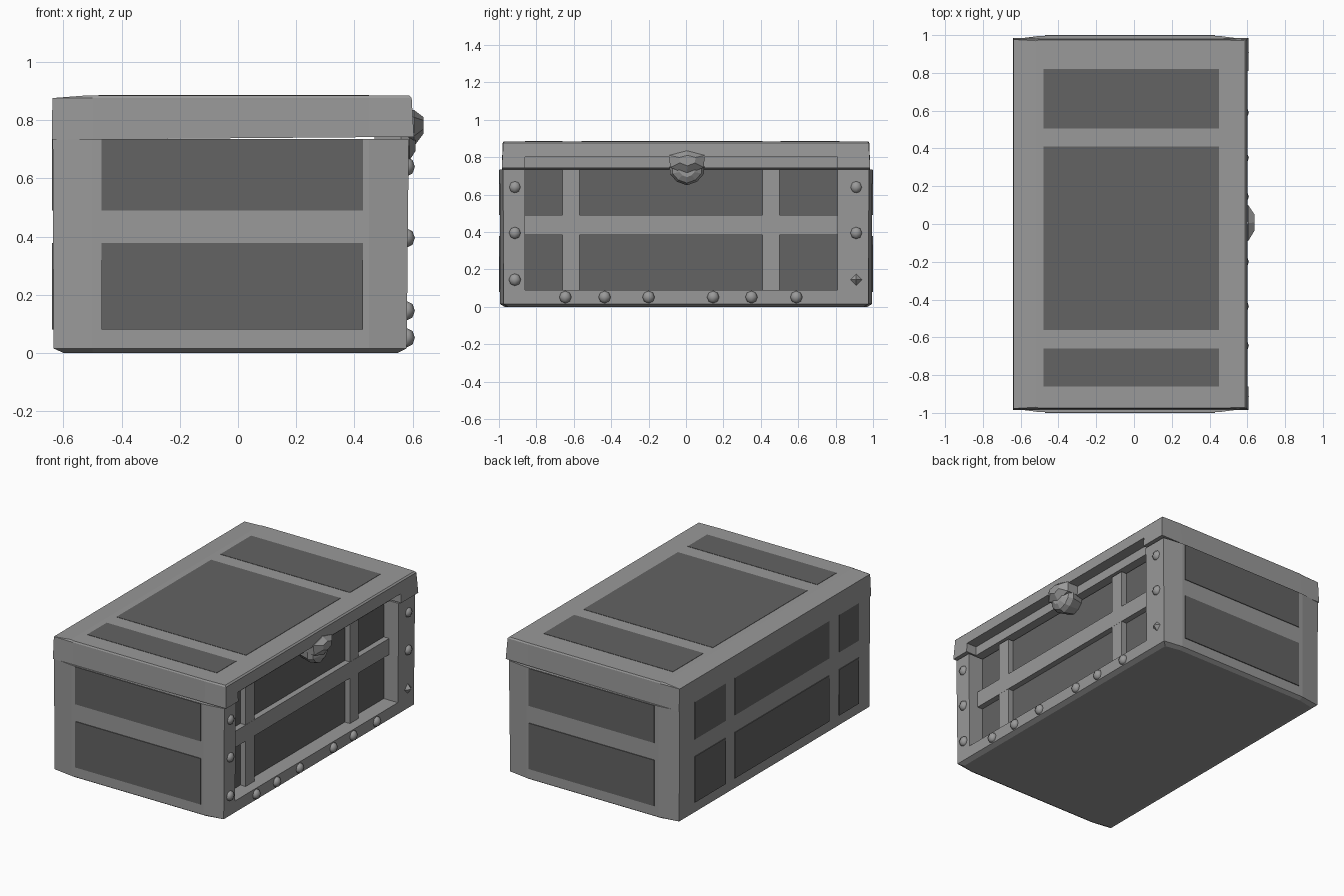
import bpy, bmesh

if "Cube" in bpy.data.objects:
    bpy.data.objects.remove(bpy.data.objects["Cube"])


def material(name, value):
    m = bpy.data.materials.new(name)
    m.use_nodes = True
    col = (value, value, value, 1)
    m.diffuse_color = col
    m.node_tree.nodes["Principled BSDF"].inputs["Base Color"].default_value = col
    return m


LIGHT = material("light_grey", 0.32)
DARK = material("dark_grey", 0.125)


def finish(name, bm, mat):
    bmesh.ops.recalc_face_normals(bm, faces=bm.faces)
    me = bpy.data.meshes.new(name)
    bm.to_mesh(me)
    bm.free()
    me.materials.append(mat)
    ob = bpy.data.objects.new(name, me)
    bpy.context.collection.objects.link(ob)
    return ob


def loft(name, rings, mat):
    """Skin a stack of equal-length point rings and cap both ends."""
    bm = bmesh.new()
    rows = [[bm.verts.new(p) for p in ring] for ring in rings]
    n = len(rows[0])
    for a, b in zip(rows, rows[1:]):
        for i in range(n):
            j = (i + 1) % n
            bm.faces.new((a[i], a[j], b[j], b[i]))
    bm.faces.new(rows[0])
    bm.faces.new(rows[-1])
    return finish(name, bm, mat)


def box(name, xs, ys, zs, mat):
    ring = lambda z: [(xs[0], ys[0], z), (xs[1], ys[0], z), (xs[1], ys[1], z), (xs[0], ys[1], z)]
    return loft(name, [ring(zs[0]), ring(zs[1])], mat)


def plan(x0, x1, corner, mid, z, tilt=0.0):
    """Rectangular outline whose two ends bulge slightly."""
    half = [(x0, -corner), (-0.5, -mid), (0.45, -mid), (x1, -corner)]
    pts = half + [(x, -y) for x, y in reversed(half)]
    return [(x, y, z + tilt * x) for x, y in pts]


def carve(ob, xs, ys, zs):
    cutter = box("cutter_" + ob.name, xs, ys, zs, LIGHT)
    cutter.hide_render = True
    cutter.hide_set(True)
    mod = ob.modifiers.new("recess", 'BOOLEAN')
    mod.operation = 'DIFFERENCE'
    mod.solver = 'EXACT'
    mod.object = cutter
    bpy.context.view_layer.objects.active = ob
    bpy.ops.object.modifier_apply(modifier=mod.name)
    bpy.data.objects.remove(cutter)


# Chest body with a recessed front
OPEN_Y = (-0.86, 0.81)
body = loft("chest_body", [
    plan(-0.6, 0.55, 0.95, 0.97, 0.0),
    plan(-0.634, 0.58, 0.975, 0.994, 0.015),
    plan(-0.637, 0.587, 0.978, 0.996, 0.735)], LIGHT)
carve(body, (0.475, 1), OPEN_Y, (0.09, 1))

# Lid, slightly overhanging, notched above the front recess
lid = loft("lid", [
    plan(-0.64, 0.605, 0.985, 0.985, 0.738, 0.008),
    plan(-0.638, 0.597, 0.977, 0.98, 0.876),
    plan(-0.52, 0.588, 0.97, 0.975, 0.885)], LIGHT)
carve(lid, (0.53, 1), OPEN_Y, (0.6, 0.802))

# Dark panels
COLS = [(-0.86, -0.66), (-0.56, 0.41), (0.505, 0.82)]
ROWS = [(0.08, 0.378), (0.49, 0.733)]
box("front_panel", (0.474, 0.48), OPEN_Y, (0.09, 0.734), DARK)
for c, ys in enumerate(COLS):
    box(f"lid_panel_{c}", (-0.48, 0.45), ys, (0.88, 0.887), DARK)
    for r, zs in enumerate(ROWS):
        box(f"back_panel_{c}_{r}", (-0.64, -0.632), ys, zs, DARK)
for side in (-1, 1):
    for r, zs in enumerate(ROWS):
        ys = sorted((side * 0.992, side * 1.0))
        box(f"end_panel_{side}_{r}", (-0.47, 0.43), ys, zs, DARK)

# Raised bars across the front
box("front_rail", (0.478, 0.518), OPEN_Y, (0.385, 0.49), LIGHT)
for y in (-0.66, 0.41):
    box("front_stile", (0.478, 0.517), (y, y + 0.09), (0.09, 0.734), LIGHT)


# Rivets on posts and bottom rail
def rivet(y, z, segments=8):
    bm = bmesh.new()
    bmesh.ops.create_uvsphere(bm, u_segments=segments, v_segments=max(2, segments // 2), radius=0.033)
    bmesh.ops.scale(bm, vec=(0.85, 1, 1), verts=bm.verts)
    bmesh.ops.translate(bm, vec=(0.58, y, z), verts=bm.verts)
    ob = finish("rivet", bm, LIGHT)
    if segments > 4:
        ob.data.shade_smooth()


for z in (0.64, 0.395, 0.145):
    rivet(-0.915, z)
    rivet(0.91, z, 4 if z < 0.2 else 8)
for y in (-0.645, -0.435, -0.2, 0.145, 0.35, 0.59):
    rivet(y, 0.052)


# Faceted clasp in two overlapping pieces
def clasp(name, outline, centre, layers):
    cy, cz = centre
    rings = [[(x, cy + (y - cy) * s, cz + (z - cz) * s) for y, z in outline] for x, s in layers]
    return loft(name, rings, LIGHT)


clasp("clasp_top",
      [(-0.09, 0.81), (0.005, 0.835), (0.1, 0.81), (0.095, 0.745), (0.005, 0.71), (-0.085, 0.745)],
      (0.01, 0.79), [(0.52, 1), (0.605, 1), (0.638, 0.45)])
clasp("clasp_bottom",
      [(-0.088, 0.75), (0.098, 0.75), (0.095, 0.71), (0.06, 0.67), (0.005, 0.65), (-0.05, 0.67), (-0.085, 0.71)],
      (0.005, 0.73), [(0.47, 0.75), (0.56, 1), (0.59, 0.85), (0.61, 0.45)])
